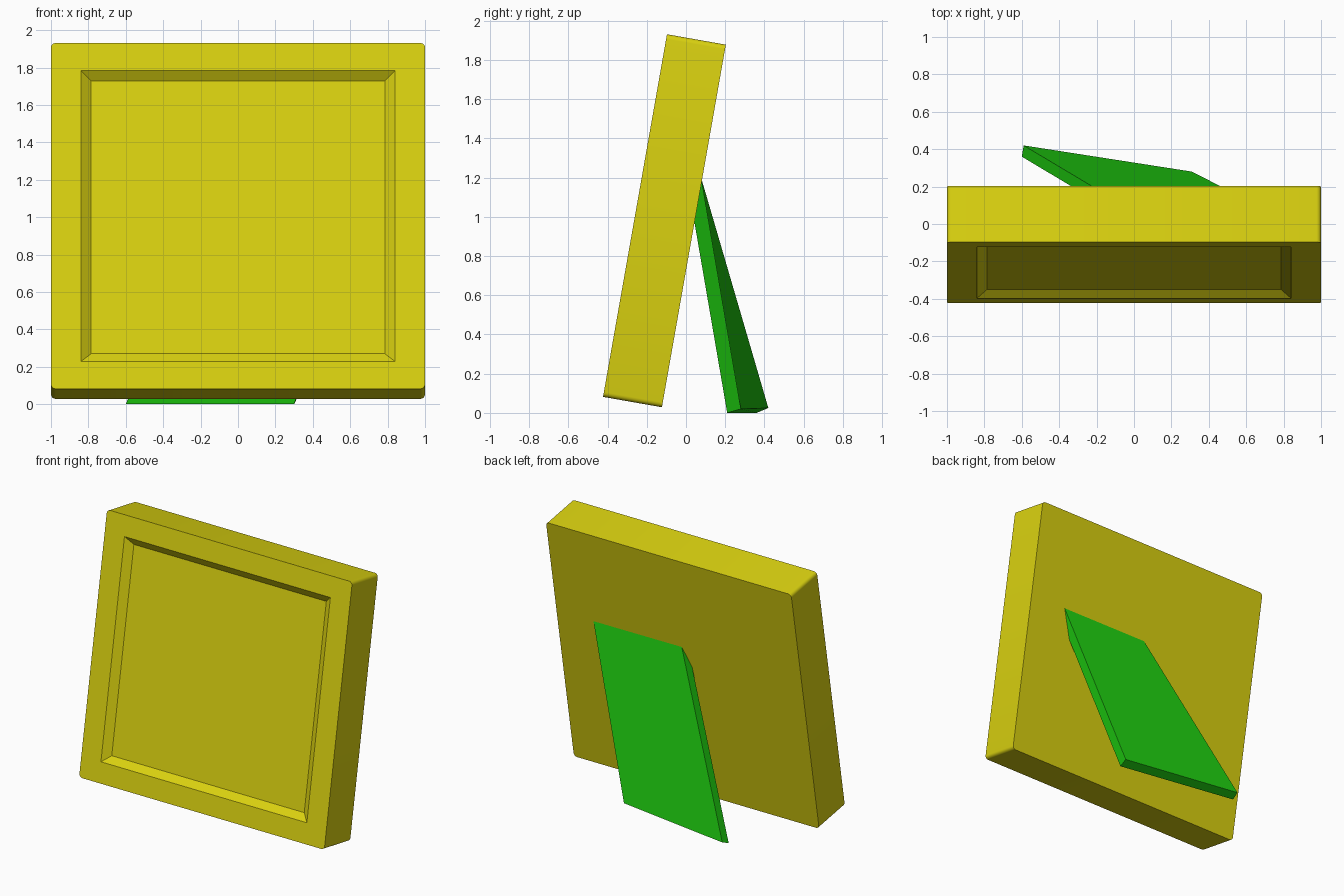
import bpy, bmesh
from math import radians
from mathutils import Vector

cube = bpy.data.objects.get("Cube")
if cube:
    bpy.data.objects.remove(cube, do_unlink=True)


def make_material(name, rgb):
    mat = bpy.data.materials.new(name)
    mat.use_nodes = True
    mat.diffuse_color = (*rgb, 1)
    bsdf = mat.node_tree.nodes["Principled BSDF"]
    bsdf.inputs["Base Color"].default_value = (*rgb, 1)
    bsdf.inputs["Roughness"].default_value = 0.6
    return mat


def make_object(name, bm, mat):
    bmesh.ops.recalc_face_normals(bm, faces=bm.faces)
    mesh = bpy.data.meshes.new(name)
    bm.to_mesh(mesh)
    bm.free()
    mesh.materials.append(mat)
    obj = bpy.data.objects.new(name, mesh)
    bpy.context.collection.objects.link(obj)
    return obj


yellow = make_material("yellow", (0.70, 0.64, 0.005))
green = make_material("green", (0.013, 0.60, 0.005))

# Picture frame: slab with a bevelled recess in its front
width, depth, height = 2.0, 0.305, 1.878
bm = bmesh.new()
bmesh.ops.create_cube(bm, size=1)
bmesh.ops.scale(bm, vec=(width, depth, height), verts=bm.verts)
outer_edges = [e for e in bm.edges
               if abs(e.verts[0].co.y - e.verts[1].co.y) > depth / 2]
front = min(bm.faces, key=lambda f: f.calc_center_median().y)

# The border ring, then the sloped walls down to the panel
for half_x, half_z, sink in ((0.84, 0.79, 0), (0.785, 0.741, 0.04)):
    bmesh.ops.inset_individual(bm, faces=[front], thickness=0.05)
    for v in front.verts:
        v.co = Vector((half_x if v.co.x > 0 else -half_x,
                       -depth / 2 + sink,
                       half_z if v.co.z > 0 else -half_z))

# Rounded outer corners
bmesh.ops.bevel(bm, geom=outer_edges, offset=0.025, segments=4,
                profile=0.5, affect='EDGES')
frame = make_object("picture_frame", bm, yellow)
frame.location = (0, -0.11, 0.98)
frame.rotation_euler.x = radians(-10)

bpy.context.view_layer.objects.active = frame
frame.select_set(True)
bpy.ops.object.shade_smooth_by_angle(angle=radians(30))

# Back stand: slightly twisted slanting plate that runs up into the frame
bm = bmesh.new()
feet = [(-0.60, 0.36, 0.0), (0.30, 0.21, 0.0), (0.31, 0.28, 0.02), (-0.59, 0.42, 0.025)]
rise_right, rise_left = Vector((0.57, -0.34, 1.165)), Vector((0.39, -0.20, 1.165))
bottom = [bm.verts.new(p) for p in feet]
top = [bm.verts.new(v.co + (rise_left if v.co.x > 0 else rise_right)) for v in bottom]
bm.faces.new(bottom)
bm.faces.new(top)
for i in range(4):
    j = (i + 1) % 4
    bm.faces.new((bottom[i], bottom[j], top[j], top[i]))
make_object("back_stand", bm, green)
